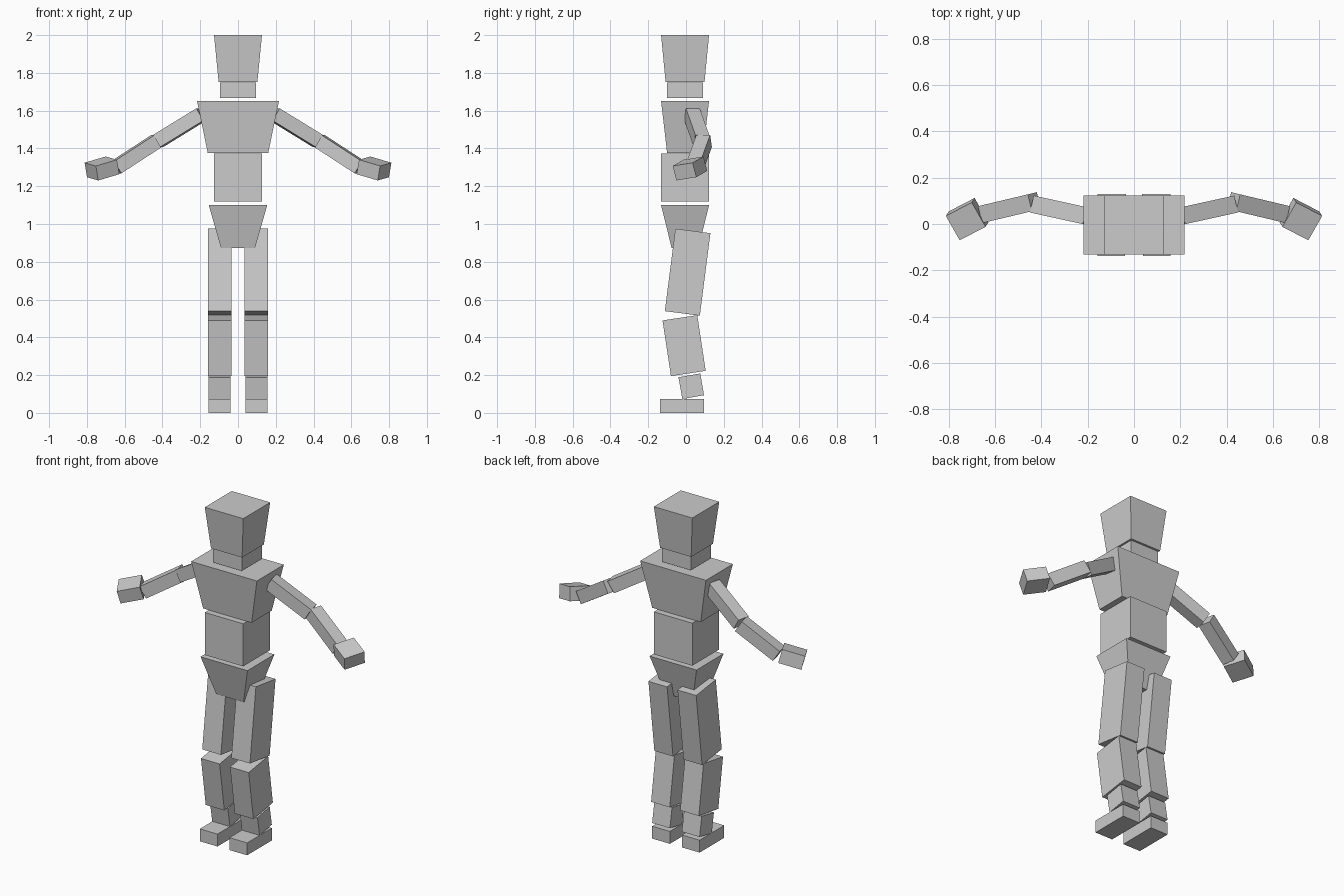
import bpy, bmesh, math
from mathutils import Vector, Matrix

if "Cube" in bpy.data.objects:
    bpy.data.objects.remove(bpy.data.objects["Cube"])

grey = bpy.data.materials.new("light_grey")
grey.diffuse_color = (0.6, 0.6, 0.6, 1)
grey.use_nodes = True
grey.node_tree.nodes["Principled BSDF"].inputs["Base Color"].default_value = grey.diffuse_color

MID_Y = -0.005  # depth centre of the torso


def block(name, size, matrix, taper=(1, 1)):
    """Box of a given size; taper scales its lower end in x and y."""
    bm = bmesh.new()
    bmesh.ops.create_cube(bm, size=1)
    for v in bm.verts:
        k = taper if v.co.z < 0 else (1, 1)
        v.co = Vector((v.co.x * size[0] * k[0], v.co.y * size[1] * k[1], v.co.z * size[2]))
    bmesh.ops.transform(bm, matrix=matrix, verts=bm.verts)
    if matrix.determinant() < 0:
        bmesh.ops.reverse_faces(bm, faces=bm.faces)
    mesh = bpy.data.meshes.new(name)
    bm.to_mesh(mesh)
    bm.free()
    mesh.materials.append(grey)
    ob = bpy.data.objects.new(name, mesh)
    bpy.context.collection.objects.link(ob)
    return ob


def torso(name, z0, z1, top, bottom):
    """Upright tapered block between two heights."""
    block(name, (top[0], top[1], z1 - z0),
          Matrix.Translation((0, MID_Y, (z0 + z1) / 2)),
          (bottom[0] / top[0], bottom[1] / top[1]))


def aligned(center, along, across):
    """Frame with x following the limb and y running across it."""
    d = Vector(along).normalized()
    h = d.cross(Vector(across)).normalized()
    w = h.cross(d)
    return Matrix.Translation(center) @ Matrix((d, w, h)).transposed().to_4x4()


# head and torso
torso("head", 1.752, 2.0, (0.254, 0.254), (0.205, 0.206))
torso("neck", 1.667, 1.748, (0.19, 0.19), (0.19, 0.19))
torso("chest", 1.375, 1.652, (0.434, 0.254), (0.32, 0.19))
torso("abdomen", 1.118, 1.372, (0.254, 0.254), (0.254, 0.254))
torso("hips", 0.873, 1.1, (0.31, 0.254), (0.18, 0.142))

# limbs, mirrored left and right
for side, s in (("right", 1), ("left", -1)):
    mirror = Matrix.Diagonal((s, 1, 1, 1))

    # legs: x, y, z, size, pitch in degrees
    for part, x, y, z, size, pitch in (
            ("thigh", 0.096, 0.0085, 0.745, (0.123, 0.187, 0.44), -7.3),
            ("shin", 0.096, -0.01, 0.356, (0.123, 0.186, 0.298), 8.6),
            ("ankle", 0.098, 0.028, 0.141, (0.117, 0.117, 0.117), 10),
            ("foot", 0.098, -0.021, 0.037, (0.117, 0.232, 0.074), 0)):
        m = Matrix.Translation((x, y, z)) @ Matrix.Rotation(math.radians(pitch), 4, 'X')
        block(f"{side}_{part}", size, mirror @ m)

    # arms: start and end of each segment
    for part, a, b in (
            ("upper_arm", (0.194, 0.032, 1.58), (0.422, 0.082, 1.44)),
            ("forearm", (0.43, 0.096, 1.44), (0.645, 0.045, 1.30))):
        a, b = Vector(a), Vector(b)
        d = b - a
        block(f"{side}_{part}", (d.length, 0.075, 0.075),
              mirror @ aligned((a + b) / 2, d, (-d.y, d.x, 0)))

    # hands
    block(f"{side}_hand", (0.13, 0.122, 0.08),
          mirror @ aligned((0.72, 0.021, 1.294), (0.112, -0.058, -0.033), (0.05, 0.11, 0.02)))
